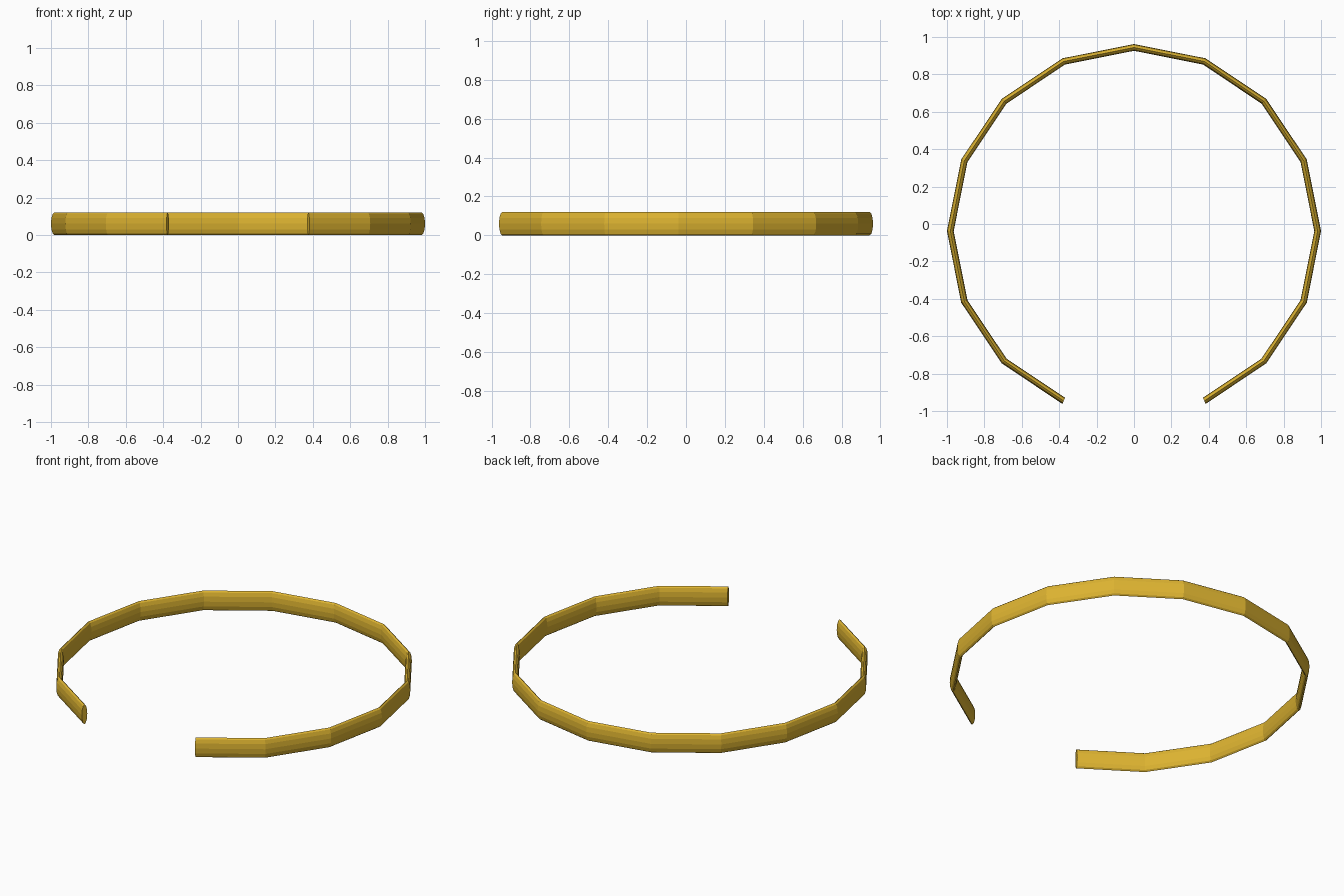
import bpy, bmesh
from math import sin, cos, pi

if "Cube" in bpy.data.objects:
    bpy.data.objects.remove(bpy.data.objects["Cube"])

R_OUT, THICK, HEIGHT = 1.0, 0.036, 0.12
SIDES, STEPS, CY = 12, 16, -0.038

# Open ring: elliptical section swept around a 16-gon, two front segments left out
bm = bmesh.new()
rings = []
for i in range(STEPS - 1):
    a = -pi / 2 + (i + 1) * 2 * pi / STEPS
    ring = []
    for j in range(SIDES):
        t = 2 * pi * j / SIDES
        r = R_OUT - THICK / 2 + THICK / 2 * cos(t)
        ring.append(bm.verts.new((r * cos(a), CY + r * sin(a),
                                  HEIGHT / 2 * (1 + sin(t)))))
    rings.append(ring)
for p, q in zip(rings, rings[1:]):
    for j in range(SIDES):
        k = (j + 1) % SIDES
        bm.faces.new((p[j], q[j], q[k], p[k]))

# End caps
bm.faces.new(rings[0])
bm.faces.new(rings[-1][::-1])
bmesh.ops.recalc_face_normals(bm, faces=bm.faces)

mesh = bpy.data.meshes.new("open_ring_band")
bm.to_mesh(mesh)
bm.free()
band = bpy.data.objects.new("open_ring_band", mesh)
bpy.context.collection.objects.link(band)

# Gold
gold = bpy.data.materials.new("gold")
gold.diffuse_color = (0.72, 0.45, 0.03, 1)
gold.use_nodes = True
gold.node_tree.nodes["Principled BSDF"].inputs["Base Color"].default_value = gold.diffuse_color
mesh.materials.append(gold)
